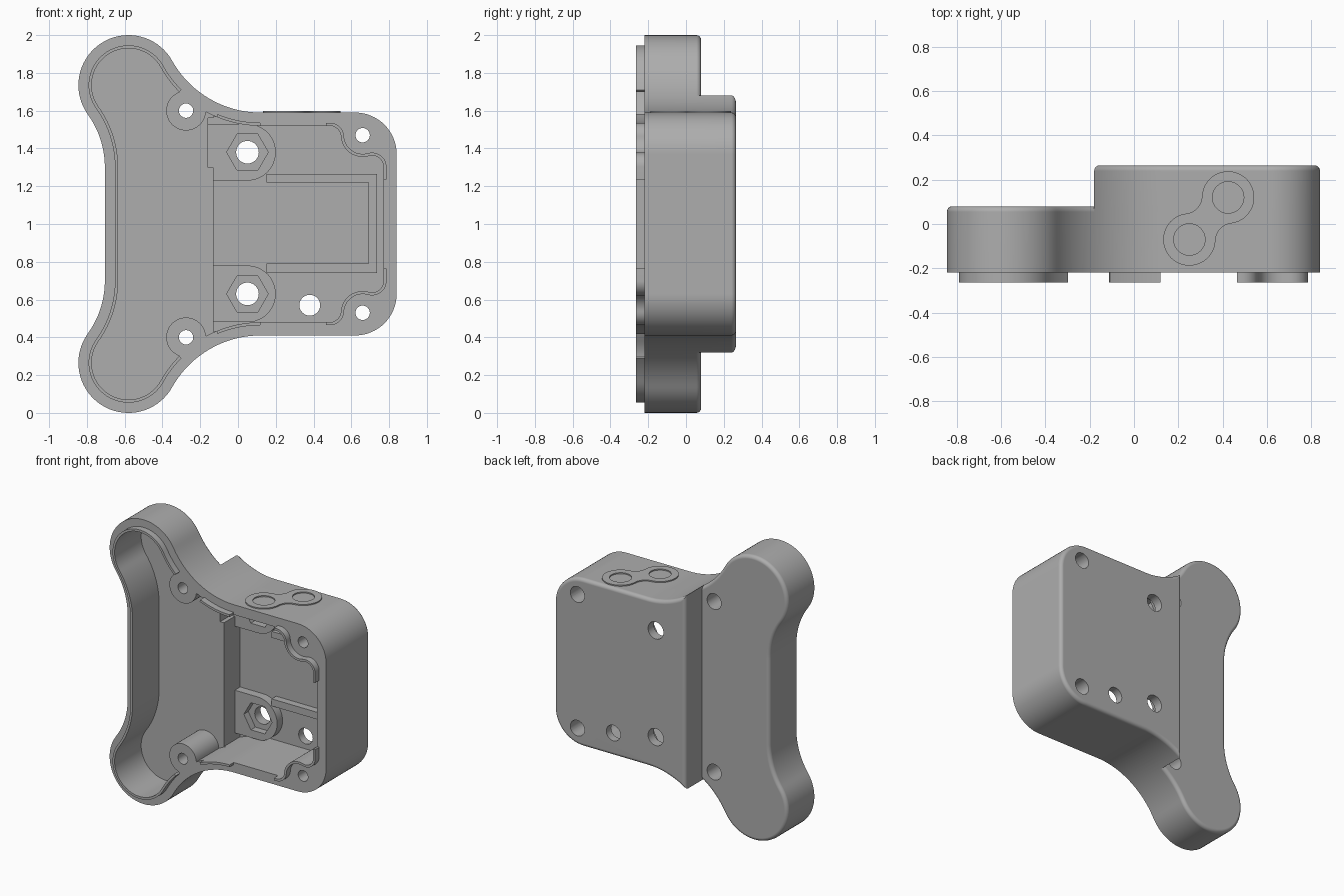
import bpy, bmesh
from math import sin, cos, radians, degrees, atan2, pi, sqrt, hypot

if "Cube" in bpy.data.objects:
    bpy.data.objects.remove(bpy.data.objects["Cube"], do_unlink=True)

grey = bpy.data.materials.new("mid_grey")
grey.use_nodes = True
grey.diffuse_color = (0.42, 0.42, 0.42, 1)
grey.node_tree.nodes["Principled BSDF"].inputs["Base Color"].default_value = (0.42, 0.42, 0.42, 1)

# Key dimensions (profiles are drawn in x, z and extruded along y)
RIM, SHALLOW_BACK, DEEP_BACK = -0.22, 0.08, 0.265
LOBE, LOBE_R = (-0.58, 1.735), 0.265
NECK_R, WAIST_R = 0.5376, 0.48
NECK = (0.12, 1.59 + NECK_R)
WAIST = (-0.705 - WAIST_R, 1.3)
CORNER, CORNER_R = (0.62, 1.37), 0.22
WALL = 0.07
EAR, EAR_R = (-0.275, 1.60), 0.105
POST, POST_R, FILLET = (0.66, 1.47), 0.115, 0.06


def arc(c, r, a0, a1, n=16):
    angles = [radians(a0 + (a1 - a0) * i / n) for i in range(n + 1)]
    return [(c[0] + r * cos(a), c[1] + r * sin(a)) for a in angles]


def angle(a, b):
    return degrees(atan2(b[1] - a[1], b[0] - a[0])) % 360


def flip(pts):
    return [(x, 2 - z) for x, z in reversed(pts)]


def loft(name, rings):
    """Closed solid through rings of 3D points."""
    bm = bmesh.new()
    loops = [[bm.verts.new(p) for p in ring] for ring in rings]
    n = len(loops[0])
    for a, b in zip(loops, loops[1:]):
        for i in range(n):
            bm.faces.new((a[i], a[(i + 1) % n], b[(i + 1) % n], b[i]))
    bm.faces.new(loops[0])
    bm.faces.new(loops[-1][::-1])
    bmesh.ops.recalc_face_normals(bm, faces=bm.faces)
    mesh = bpy.data.meshes.new(name)
    bm.to_mesh(mesh)
    bm.free()
    mesh.materials.append(grey)
    ob = bpy.data.objects.new(name, mesh)
    bpy.context.collection.objects.link(ob)
    return ob


def prism(name, pts, y0, y1):
    return loft(name, [[(x, y, z) for x, z in pts] for y in (y0, y1)])


def rounded_prism(name, outline, y0, y1, r=0.025, n=4):
    """Prism whose back edge is rounded; outline(d) is the profile inset by d."""
    steps = [(0, y0)] + [(r - r * cos(t * pi / 2 / n), y1 - r + r * sin(t * pi / 2 / n))
                         for t in range(n + 1)]
    return loft(name, [[(x, y, z) for x, z in outline(d)] for d, y in steps])


def combine(target, tool, operation):
    mod = target.modifiers.new("combine", 'BOOLEAN')
    mod.operation, mod.solver, mod.object = operation, 'EXACT', tool
    bpy.context.view_layer.objects.active = target
    bpy.ops.object.modifier_apply(modifier=mod.name)
    bpy.data.objects.remove(tool, do_unlink=True)


def cut(target, pts, y0, y1):
    combine(target, prism("cutter", pts, y0, y1), 'DIFFERENCE')


def add(target, pts, y0, y1):
    combine(target, prism("addition", pts, y0, y1), 'UNION')


def disc(c, r, n=32):
    return arc(c, r, 0, 360, n)[:-1]


def box(x0, x1, z0, z1):
    return [(x0, z0), (x1, z0), (x1, z1), (x0, z1)]


# Profiles: the upper half of each, running from the left to the right
to_neck = angle(LOBE, NECK)
to_waist = angle(LOBE, WAIST)


def lobe_side(d):
    return (arc(WAIST, WAIST_R + d, 0, to_waist - 180)
            + arc(LOBE, LOBE_R - d, to_waist, to_neck, 36)[1:])


def right_side(d):
    return arc(CORNER, CORNER_R - d, 90, 0)


def outline(d):
    top = lobe_side(d) + arc(NECK, NECK_R + d, to_neck + 180, 270, 24)[1:] + right_side(d)
    return top + flip(top)


def block_outline(d):
    r, x = NECK_R + d, -0.18 + d
    start = (x, NECK[1] - sqrt(r * r - (x - NECK[0]) ** 2))
    top = arc(NECK, r, angle(NECK, start), 270) + right_side(d)
    return top + flip(top)


# Inner wall: lobe, round screw ear, neck, then an S curve round the corner post
def ear_point(a):
    return (EAR[0] + EAR_R * cos(radians(a)), EAR[1] + EAR_R * sin(radians(a)))


r_in = NECK_R + WALL
gap = hypot(NECK[0] - EAR[0], NECK[1] - EAR[1])
spread = degrees(pi / 2 - atan2((gap**2 + EAR_R**2 - r_in**2),
                 sqrt((2 * gap * EAR_R)**2 - (gap**2 + EAR_R**2 - r_in**2)**2)))
ear_a0, ear_a1 = angle(EAR, NECK) + spread, angle(EAR, NECK) - spread + 360
lobe_wall = lobe_side(WALL) + arc(NECK, r_in, to_neck + 180, angle(NECK, ear_point(ear_a0)), 8)[1:]
neck_wall = arc(NECK, r_in, angle(NECK, ear_point(ear_a1)), 270, 24)

reach = POST_R + FILLET
top_z, side_x = 1.59 - WALL, 0.84 - WALL
f1 = (POST[0] - sqrt(reach**2 - (POST[1] - top_z + FILLET)**2), top_z - FILLET)
f2 = (side_x - FILLET, POST[1] - sqrt(reach**2 - (side_x - FILLET - POST[0])**2))
post_wall = (arc(f1, FILLET, 90, angle(f1, POST) % 360, 10)
             + arc(POST, POST_R, angle(POST, f1), angle(POST, f2))[1:]
             + arc(f2, FILLET, angle(f2, POST), 0, 10)[1:])
inner = lobe_wall + arc(EAR, EAR_R, ear_a0, ear_a1, 28)[1:] + neck_wall[1:] + post_wall

# Housing: thin plate-like body with a deeper block on the right, hollowed from the front
shell = rounded_prism("housing", outline, RIM, SHALLOW_BACK)
combine(shell, rounded_prism("block", block_outline, 0.0, DEEP_BACK), 'UNION')
deep = [p for p in inner if p[0] > -0.12]
deep = [(-0.13, deep[0][1] + 0.004)] + deep
cut(shell, inner + flip(inner), -0.4, 0.03)
cut(shell, deep + flip(deep), -0.3, 0.21)
cut(shell, box(-0.16, -0.12, 1.30, 1.56), 0.0, 0.205)

# Nut bosses and the low U-shaped rib on the deep floor
for z in (1.38, 0.63):
    add(shell, arc((0.05, z), 0.15, -90, 90, 24) + [(-0.165, z + 0.15), (-0.165, z - 0.15)], 0.15, 0.23)
add(shell, [(0.15, 0.74), (0.735, 0.74), (0.735, 1.265), (0.15, 1.265),
            (0.15, 1.22), (0.69, 1.22), (0.69, 0.79), (0.15, 0.79)], 0.16, 0.23)

# Holes: nut pockets, screw holes with counterbores, cable hole
for z in (1.38, 0.63):
    cut(shell, disc((0.05, z), 0.11, 6), 0.1, 0.2)
    cut(shell, disc((0.05, z), 0.06), 0.1, 0.4)
for x, z in (EAR, POST):
    for zz in (z, 2 - z):
        cut(shell, disc((x, zz), 0.038), -0.4, 0.4)
        cut(shell, disc((x, zz), 0.055), -0.05, 0.4)
cut(shell, disc((0.38, 0.57), 0.055), 0.1, 0.4)


# Locating lips standing on the rim
def lip(name, path, width=0.016):
    outer = []
    for i, (x, z) in enumerate(path):
        a, b = path[max(i - 1, 0)], path[min(i + 1, len(path) - 1)]
        dx, dz = b[0] - a[0], b[1] - a[1]
        k = width / hypot(dx, dz)
        outer.append((x - dz * k, z + dx * k))
    return prism(name, path + outer[::-1], -0.265, RIM + 0.01)


parts = [shell, lip("lobe_lip", flip(lobe_wall) + lobe_wall)]
neck_lip = [p for p in neck_wall if p[0] > -0.12]
post_lip = [(0.465, top_z)] + post_wall + [(side_x, 1.235)]
for side, fix in (("upper", lambda p: p), ("lower", flip)):
    parts.append(lip(side + "_neck_lip", fix(neck_lip)))
    parts.append(lip(side + "_corner_lip", fix(post_lip)))

# Dumbbell-shaped plate with two round recesses on the top
a, b, r, nr = (0.25, -0.07), (0.425, 0.12), 0.118, 0.08
axis = angle(a, b)
half = hypot(b[0] - a[0], b[1] - a[1]) / 2
lean = degrees(atan2(sqrt((r + nr)**2 - half**2), half))


def beside(s):
    h, t = sqrt((r + nr)**2 - half**2), radians(axis + 90 * s)
    return ((a[0] + b[0]) / 2 + h * cos(t), (a[1] + b[1]) / 2 + h * sin(t))


plate_pts = (arc(a, r, axis + lean, axis + 360 - lean, 32)
             + arc(beside(-1), nr, axis + 180 - lean, axis + lean, 8)[1:]
             + arc(b, r, axis - 180 + lean, axis + 180 - lean, 32)[1:]
             + arc(beside(1), nr, axis - lean, axis - 180 + lean, 8)[1:-1])


def level(name, pts, z0, z1):
    return loft(name, [[(x, y, z) for x, y in pts] for z in (z0, z1)])


plate = level("top_plate", plate_pts, 1.589, 1.598)
for c in (a, b):
    combine(plate, level("cutter", disc(c, 0.071), 1.5, 1.7), 'DIFFERENCE')
parts.append(plate)

# Smooth curved walls, crisp edges
for ob in parts:
    bpy.ops.object.select_all(action='DESELECT')
    ob.select_set(True)
    bpy.context.view_layer.objects.active = ob
    bpy.ops.object.shade_smooth_by_angle(angle=radians(30))
    ob.modifiers.new("flat_normals", 'WEIGHTED_NORMAL').keep_sharp = True
